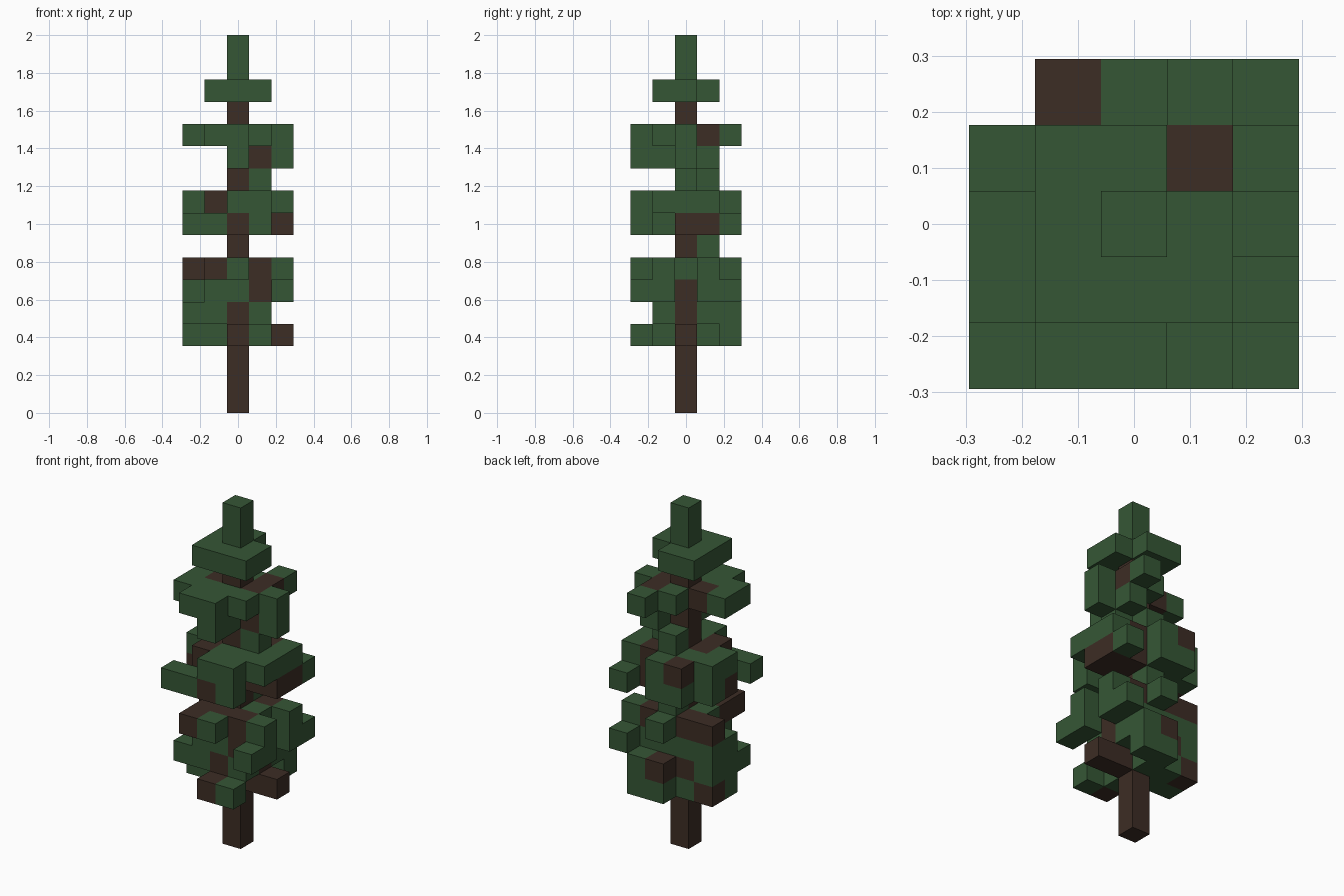
import bpy
import bmesh
from mathutils import Vector

cube = bpy.data.objects.get("Cube")
if cube:
    bpy.data.objects.remove(cube, do_unlink=True)

S = 2 / 17  # edge of one block


def material(name, rgb):
    m = bpy.data.materials.new(name)
    m.use_nodes = True
    m.diffuse_color = (*rgb, 1)
    bsdf = m.node_tree.nodes["Principled BSDF"]
    bsdf.inputs["Base Color"].default_value = (*rgb, 1)
    bsdf.inputs["Roughness"].default_value = 0.9
    return m


LEAF = material("leaf_green", (0.036, 0.094, 0.036))
BARK = material("bark_brown", (0.046, 0.026, 0.018))

# Plans of each layer, rows from back to front: g = leaf, b = wood
EMPTY = "....."
BARE = [EMPTY, EMPTY, "..b..", EMPTY, EMPTY]
TIP = [EMPTY, EMPTY, "..g..", EMPTY, EMPTY]
TIERS = {
    "base": [BARE] * 3,
    "lower": [
        ["..gg.", "bgg..", "ggbbb", "..g..", "..bg."],
        ["..bg.", "gbbg.", "ggbb.", "ggbg.", EMPTY],
        ["....g", "ggggg", "ggbb.", ".ggbg", "....g"],
        ["..g..", "bbbbg", ".gbg.", ".bbbg", ".bg.."],
        [EMPTY, "..g..", "..b..", EMPTY, EMPTY],
    ],
    "middle": [
        [".gg.g", "ggbbb", "bbbbb", "..g..", "ggbg."],
        [".bg..", "gggbg", "gbbgg", ".bggg", "..gg."],
        [EMPTY, "..g..", "..bg.", EMPTY, EMPTY],
    ],
    "upper": [
        [EMPTY, "...g.", "..bbg", "..g..", "..g.."],
        ["...g.", "..gb.", "gbbbg", "gggg.", ".gg.."],
        BARE,
    ],
    "crown": [
        [EMPTY, ".gg..", ".ggg.", ".ggg.", EMPTY],
        TIP, TIP,
    ],
}

# Sort the blocks into named parts
filled = set()
parts = {}
level = 0
for tier, layers in TIERS.items():
    for plan in layers:
        for r, row in enumerate(plan):
            for c, kind in enumerate(row):
                if kind == ".":
                    continue
                cell = (c - 2, 2 - r, level)
                filled.add(cell)
                if kind == "g":
                    part = tier + "_foliage"
                elif cell[:2] == (0, 0):
                    part = "trunk"
                else:
                    part = tier + "_branches"
                parts.setdefault(part, []).append(cell)
        level += 1


def block_faces(bm, cell):
    """Add the sides of a block that are not against another block."""
    centre = Vector((cell[0], cell[1], cell[2] + 0.5))
    for axis in range(3):
        for sign in (-1, 1):
            n = Vector((0, 0, 0))
            n[axis] = sign
            if tuple(int(a + b) for a, b in zip(cell, n)) in filled:
                continue
            u = Vector((0, 0, 0))
            u[(axis + 1) % 3] = 1
            v = n.cross(u)
            corners = [(-1, -1), (1, -1), (1, 1), (-1, 1)]
            bm.faces.new([bm.verts.new((centre + (n + u * a + v * b) / 2) * S)
                          for a, b in corners])


# One mesh for each part
for name, cells in parts.items():
    bm = bmesh.new()
    for cell in cells:
        block_faces(bm, cell)
    bmesh.ops.remove_doubles(bm, verts=bm.verts, dist=S / 100)
    mesh = bpy.data.meshes.new(name)
    bm.to_mesh(mesh)
    bm.free()
    mesh.materials.append(LEAF if name.endswith("foliage") else BARK)
    bpy.context.collection.objects.link(bpy.data.objects.new(name, mesh))
